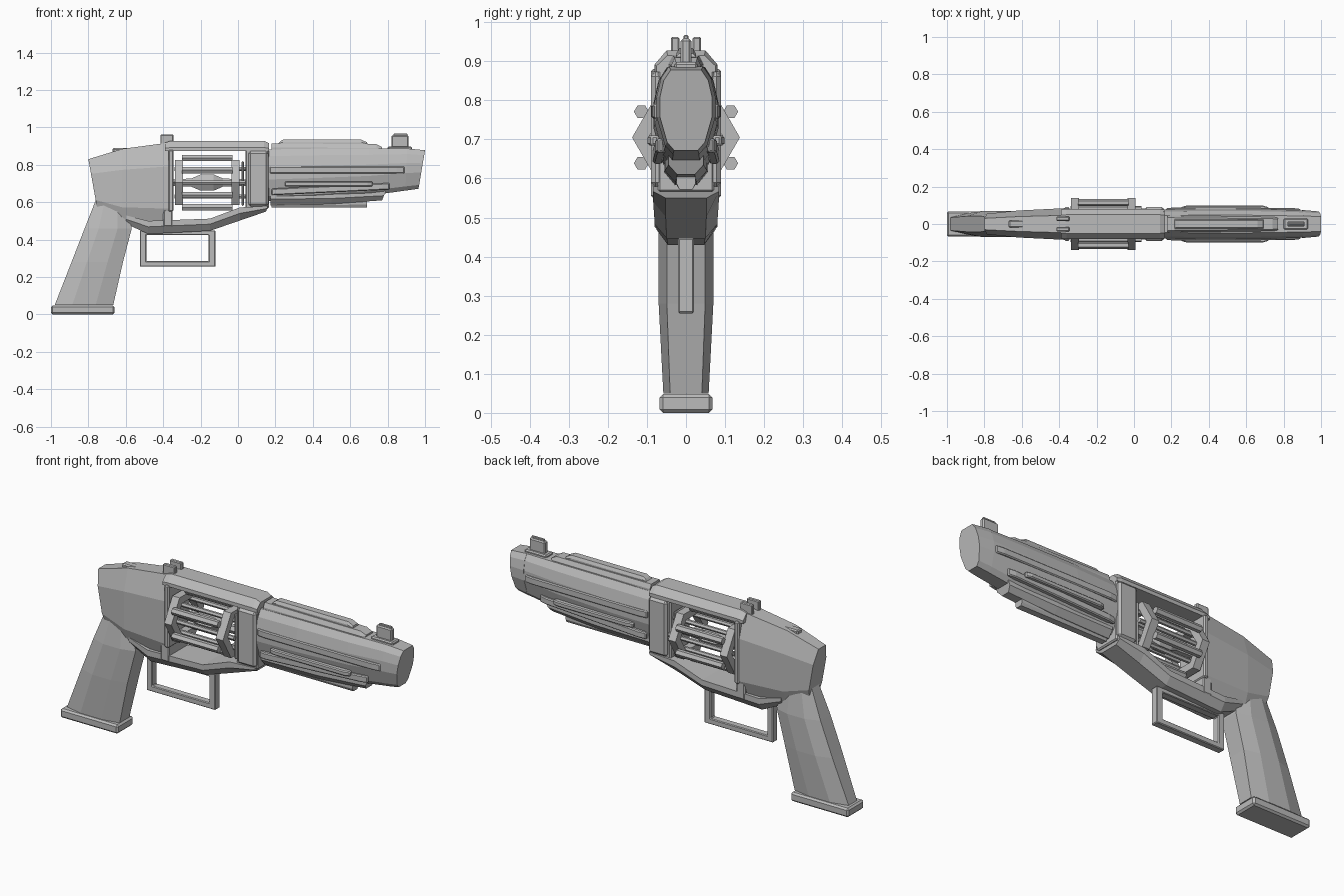
import bpy, bmesh, math
from mathutils import Vector

if "Cube" in bpy.data.objects:
    bpy.data.objects.remove(bpy.data.objects["Cube"], do_unlink=True)

grey = bpy.data.materials.new("plain grey")
grey.use_nodes = True
tone = (0.5, 0.5, 0.5, 1)
grey.diffuse_color = tone
grey.node_tree.nodes["Principled BSDF"].inputs["Base Color"].default_value = tone


def finish(name, bm, bevel=0):
    bmesh.ops.recalc_face_normals(bm, faces=bm.faces)
    mesh = bpy.data.meshes.new(name)
    bm.to_mesh(mesh)
    bm.free()
    mesh.materials.append(grey)
    obj = bpy.data.objects.new(name, mesh)
    bpy.context.collection.objects.link(obj)
    if bevel:
        mod = obj.modifiers.new("edge bevel", 'BEVEL')
        mod.width = bevel
        mod.segments = 1
        mod.limit_method = 'ANGLE'
    return obj


def skin(name, rings, bevel=0, closed=False):
    """Bridge matching rings of points; cap the ends unless closed."""
    bm = bmesh.new()
    loops = [[bm.verts.new(p) for p in ring] for ring in rings]
    n = len(loops[0])
    pairs = list(zip(loops, loops[1:]))
    if closed:
        pairs.append((loops[-1], loops[0]))
    else:
        bm.faces.new(loops[0])
        bm.faces.new(loops[-1])
    for a, b in pairs:
        for i in range(n):
            j = (i + 1) % n
            bm.faces.new((a[i], a[j], b[j], b[i]))
    return finish(name, bm, bevel)


def hull(name, half, sections, bevel=0):
    """Symmetric loft along x; section = x at bottom, x at top, z bottom, z top, half width."""
    shape = half + [(-y, t) for y, t in reversed(half)]
    rings = [[(xb + (xt - xb) * t, y * w, zb + (zt - zb) * t) for y, t in shape]
             for xb, xt, zb, zt, w in sections]
    return skin(name, rings, bevel)


def box(name, x0, x1, z0, z1, y0, y1, bevel=0.006):
    return skin(name, [[(x, y0, z0), (x, y1, z0), (x, y1, z1), (x, y0, z1)]
                       for x in (x0, x1)], bevel)


def hexagon(x, r, start=0, cy=0, cz=0.705):
    return [(x, cy + r * math.cos(start + k * math.pi / 3),
             cz + r * math.sin(start + k * math.pi / 3)) for k in range(6)]


def rail(name, start, end, height, depth, bevel=0.005):
    """Slim bar between two points, tapered at both ends."""
    a, b = Vector(start), Vector(end)
    rings = []
    for t, s in ((0, 0.5), (0.06, 1), (0.94, 1), (1, 0.5)):
        p = a.lerp(b, t)
        rings.append([(p.x, p.y + i * depth * s, p.z + j * height)
                      for i, j in ((-1, -1), (1, -1), (1, 1), (-1, 1))])
    return skin(name, rings, bevel)


# Rear body and the frame around the cylinder
hull("rear_body", [(.6, 0), (1, .22), (1, .72), (.55, 1)],
     [(-.75, -.8, .55, .83, .055), (-.62, -.62, .485, .885, .072),
      (-.36, -.36, .465, .92, .085)])
hull("top_strap", [(1, 0), (1, .35), (.62, 1)],
     [(-.39, -.39, .873, .918, .078), (-.36, -.36, .873, .928, .08),
      (.14, .14, .873, .928, .08), (.165, .165, .873, .915, .076)])
hull("lower_frame", [(.62, 0), (1, .55), (1, 1)],
     [(-.6, -.6, .485, .53, .06), (-.48, -.48, .43, .5, .075),
      (-.15, -.15, .447, .512, .08), (.01, .01, .502, .572, .084),
      (.15, .16, .55, .58, .084)])
box("front_frame", .04, .165, .565, .9, -.072, .072)
box("front_plate", .055, .162, .578, .873, -.09, .09, .012)
box("front_plate_lip", .018, .032, .58, .82, -.06, .06)
box("rear_plate", -.372, -.345, .55, .88, -.09, .09)
box("rear_lower_lug", -.4, -.35, .47, .56, -.08, .08)

# Open cylinder cage: two hexagonal rings, rods and a core
for name, x0, x1 in (("rear_ring", -.337, -.295), ("front_ring", -.035, .008)):
    skin(name, [hexagon(x0, .138), hexagon(x1, .138),
                hexagon(x1, .095), hexagon(x0, .095)], closed=True)
for k in range(6):
    a = math.radians(30 + 60 * k)
    cy, cz = .132 * math.cos(a), .705 + .132 * math.sin(a)
    skin("cylinder_rod", [hexagon(x, .019, 0, cy, cz) for x in (-.3, -.03)])
    cy, cz = .085 * math.cos(a + .52), .705 + .085 * math.sin(a + .52)
    skin("inner_rod", [hexagon(x, .012, 0, cy, cz) for x in (-.34, .04)])
skin("cylinder_core", [hexagon(x, r) for x, r in
                       ((-.35, .02), (-.25, .025), (-.2, .05), (-.13, .05), (-.08, .025), (.04, .02))])

# Barrel shroud and muzzle
half_barrel = [(.45, 0), (.72, .1), (1, .42), (1, .66), (.85, .87), (.58, 1)]
hull("barrel", half_barrel,
     [(.16, .16, .605, .882, .078), (.4, .4, .615, .886, .083),
      (.7, .7, .635, .886, .08), (.9, .91, .663, .886, .073)])
hull("muzzle", half_barrel,
     [(.895, .905, .662, .887, .075), (.965, 1.0, .672, .878, .067)])
hull("under_barrel", [(.5, 0), (1, .5), (1, 1)],
     [(.175, .175, .583, .65, .056), (.5, .5, .59, .65, .054), (.77, .79, .61, .66, .045)])
hull("lower_rail", [(.7, 0), (1, .4), (1, 1)],
     [(.18, .18, .572, .6, .024), (.69, .69, .572, .61, .024)])
hull("upper_rail", [(1, 0), (1, .5), (.75, 1)],
     [(.18, .18, .87, .915, .045), (.74, .74, .87, .91, .038), (.77, .77, .87, .895, .034)])
hull("upper_rail_cap", [(1, 0), (1, .6), (.7, 1)],
     [(.205, .225, .9, .925, .025), (.24, .24, .9, .934, .025),
      (.66, .66, .9, .934, .025), (.695, .69, .9, .92, .025)])
for side, s in (("left", 1), ("right", -1)):
    rail(side + "_side_rail", (.17, s * .078, .772), (.89, s * .075, .772), .019, .011)
    rail(side + "_middle_rail", (.25, s * .08, .697), (.72, s * .08, .697), .013, .018)
    rail(side + "_slanted_rail", (.18, s * .072, .655), (.81, s * .064, .685), .018, .014)

# Sights and hammer
box("front_sight", .82, .912, .88, .958, -.014, .014)
box("front_sight_tip", .832, .905, .95, .967, -.006, .006, .002)
box("front_sight_base", .8, .93, .878, .898, -.03, .03)
for side, s in (("left", 1), ("right", -1)):
    box(side + "_rear_sight", -.415, -.345, .89, .962, s * .028 - .011, s * .028 + .011, .004)
box("hammer", -.67, -.58, .86, .889, -.02, .02)

# Trigger guard
guard = [[(x, y, z) for x, z in ((-.525, .255), (-.12, .255), (-.12, .448), (-.525, .448))]
         for y in (-.02, .02)]
inner = [[(x, y, z) for x, z in ((-.49, .285), (-.157, .285), (-.157, .425), (-.49, .425))]
         for y in (.02, -.02)]
skin("trigger_guard", guard + inner, .004, closed=True)

# Grip: chamfered section swept down and back
rings = []
for z, back, front, w in ((.05, -.98, -.667, .058), (.28, -.89, -.615, .07), (.46, -.82, -.568, .07),
                          (.62, -.757, -.6, .05)):
    c = (front - back) * .3
    rings.append([(back, -w * .6, z), (back + c, -w, z), (front - c, -w, z), (front, -w * .7, z),
                  (front, w * .7, z), (front - c, w, z), (back + c, w, z), (back, w * .6, z)])
skin("grip", rings)
box("grip_base", -1, -.66, 0, .048, -.068, .068, .009)
